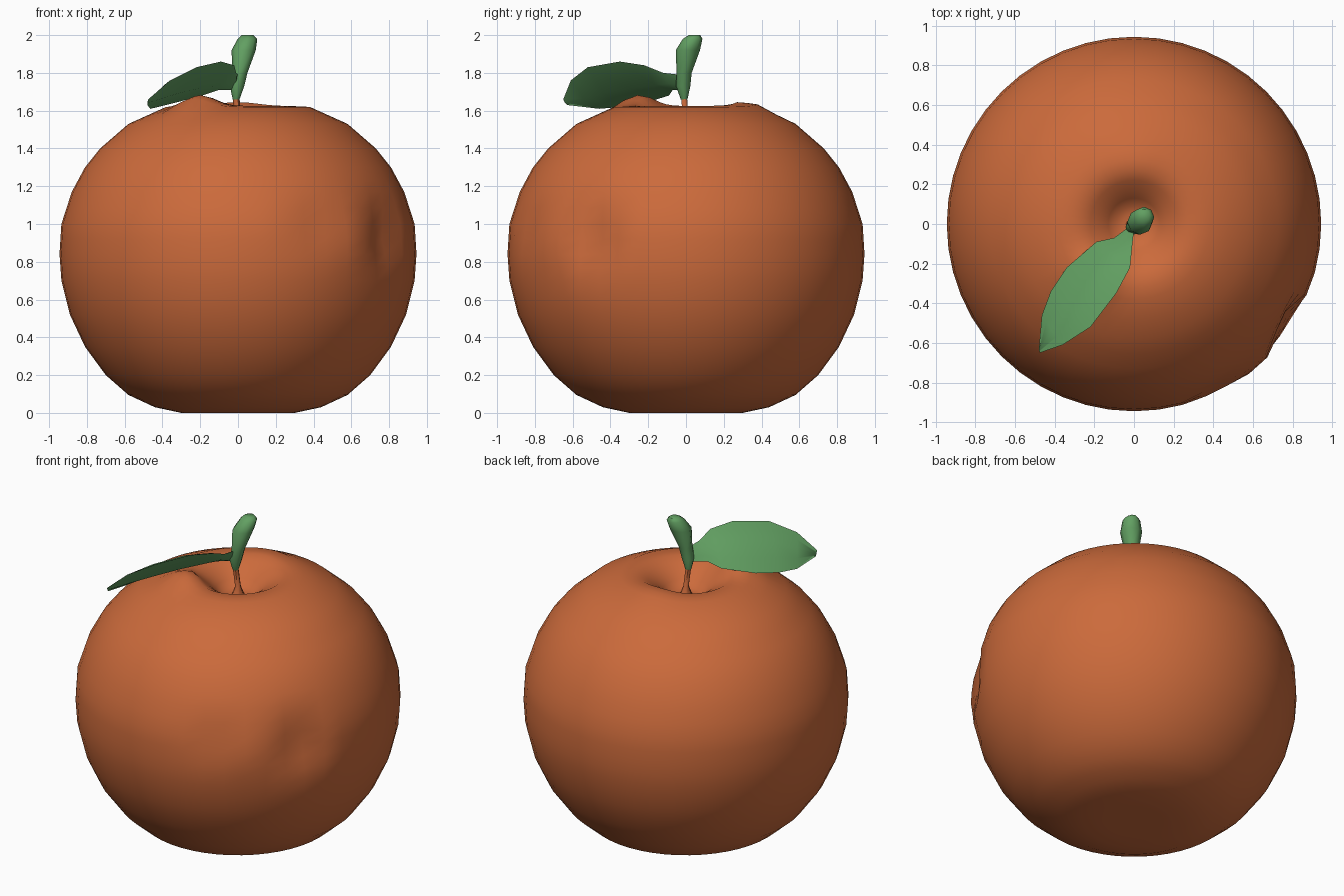
import bpy, math
from mathutils import Vector

if "Cube" in bpy.data.objects:
    bpy.data.objects.remove(bpy.data.objects["Cube"])


def material(name, rgb):
    m = bpy.data.materials.new(name)
    m.diffuse_color = (*rgb, 1)
    m.use_nodes = True
    m.node_tree.nodes["Principled BSDF"].inputs["Base Color"].default_value = m.diffuse_color
    return m


ORANGE = material("orange_peel", (0.60, 0.145, 0.044))
GREEN = material("leaf_green", (0.122, 0.35, 0.122))


def make(name, verts, faces, mat, angle=60):
    me = bpy.data.meshes.new(name)
    me.from_pydata(verts, [], faces)
    me.materials.append(mat)
    ob = bpy.data.objects.new(name, me)
    bpy.context.collection.objects.link(ob)
    bpy.ops.object.select_all(action='DESELECT')
    ob.select_set(True)
    bpy.context.view_layer.objects.active = ob
    bpy.ops.object.mode_set(mode='EDIT')
    bpy.ops.mesh.select_all(action='SELECT')
    bpy.ops.mesh.normals_make_consistent(inside=False)
    bpy.ops.object.mode_set(mode='OBJECT')
    bpy.ops.object.shade_smooth_by_angle(angle=math.radians(angle))
    return ob


def loft(name, rings, mat):
    """Join equal rings of points and cap both ends."""
    n = len(rings[0])
    verts = [p for r in rings for p in r]
    faces = [(i * n + j, i * n + (j + 1) % n, (i + 1) * n + (j + 1) % n, (i + 1) * n + j)
             for i in range(len(rings) - 1) for j in range(n)]
    faces += [tuple(range(n)), tuple(range(len(verts) - n, len(verts)))]
    return make(name, verts, faces, mat)


def circle(c, r, n):
    return [Vector((c[0] + r * math.cos(2 * math.pi * k / n),
                    c[1] + r * math.sin(2 * math.pi * k / n), c[2])) for k in range(n)]


# Fruit: turned profile with a stalk hollow on top
profile = [(0.02, 0), (0.30, 0), (0.44, 0.03), (0.58, 0.095), (0.70, 0.20), (0.81, 0.35),
           (0.89, 0.52), (0.935, 0.70), (0.945, 0.84), (0.935, 1.0), (0.88, 1.17),
           (0.81, 1.30), (0.73, 1.40), (0.58, 1.53), (0.38, 1.62), (0.27, 1.625),
           (0.17, 1.57), (0.09, 1.50), (0.02, 1.49)]
fine = []
for a, b in zip(profile, profile[1:]):
    fine += [a, ((a[0] + b[0]) / 2, (a[1] + b[1]) / 2)]
fine.append(profile[-1])
rings = [circle((0, 0, z), r, 48) for r, z in fine]

# Dents (centre, width, height, depth) on the front right; negative depth bulges out
dents = [((0.78, -0.50, 0.93), 0.10, 0.17, 0.075), ((0.42, -0.84, 1.0), 0.08, 0.12, 0.035),
         ((0.62, -0.71, 0.88), 0.09, 0.10, -0.015)]
for ring in rings:
    for p in ring:
        out = Vector((p.x, p.y, 0)).normalized()
        push = 0
        for c, w, h, d in dents:
            flat = (p.x - c[0]) ** 2 + (p.y - c[1]) ** 2
            push += d * math.exp(-flat / w ** 2 - ((p.z - c[2]) / h) ** 2)
        p -= out * push
        # rim swells up to carry the leaf
        if p.z > 1.45:
            p.z += 0.06 * math.exp(-((p.x + 0.20) ** 2 + (p.y + 0.25) ** 2) / 0.11 ** 2)
            p.z += 0.02 * math.exp(-(p.x ** 2 + (p.y - 0.28) ** 2) / 0.15 ** 2)
loft("fruit", rings, ORANGE)

# Thin stalk rising from the hollow
loft("stalk_base", [circle((0, 0, 1.47), 0.05, 6), circle((0, 0, 1.55), 0.018, 6),
                    circle((-0.01, -0.01, 1.67), 0.018, 6)], ORANGE)

# Green stalk, flaring toward its tip
path = [((-0.01, -0.01, 1.66), 0.018), ((-0.005, -0.015, 1.73), 0.038),
        ((0.01, -0.01, 1.80), 0.040), ((0.03, 0.01, 1.92), 0.064),
        ((0.05, 0.035, 1.98), 0.052), ((0.05, 0.045, 2.0), 0.03)]
loft("stalk", [circle(c, r, 8) for c, r in path], GREEN)

# Leaf: tilted blade, high edge on the right, tip to the front left
high = [(0.0, -0.03, 1.79), (-0.01, -0.12, 1.80), (-0.02, -0.22, 1.84), (-0.09, -0.35, 1.86),
        (-0.22, -0.52, 1.83), (-0.36, -0.61, 1.76), (-0.475, -0.65, 1.66)]
low = [(-0.02, -0.01, 1.71), (-0.10, -0.07, 1.71), (-0.19, -0.09, 1.68), (-0.34, -0.22, 1.64),
       (-0.42, -0.34, 1.62), (-0.465, -0.46, 1.61), (-0.48, -0.63, 1.63)]
rows = []
for h, l in zip(high, low):
    h, l = Vector(h), Vector(l)
    across = h - l
    up = Vector((-0.3, 0.25, 0.9)).normalized()
    top = l + across * 0.5 + up * (0.09 * across.length)
    rows.append([h, l + across * 0.75 + up * (0.06 * across.length), top,
                 l + across * 0.25 + up * (0.05 * across.length), l,
                 l + across * 0.5 - up * (0.10 * across.length)])
loft("leaf", rows, GREEN)
